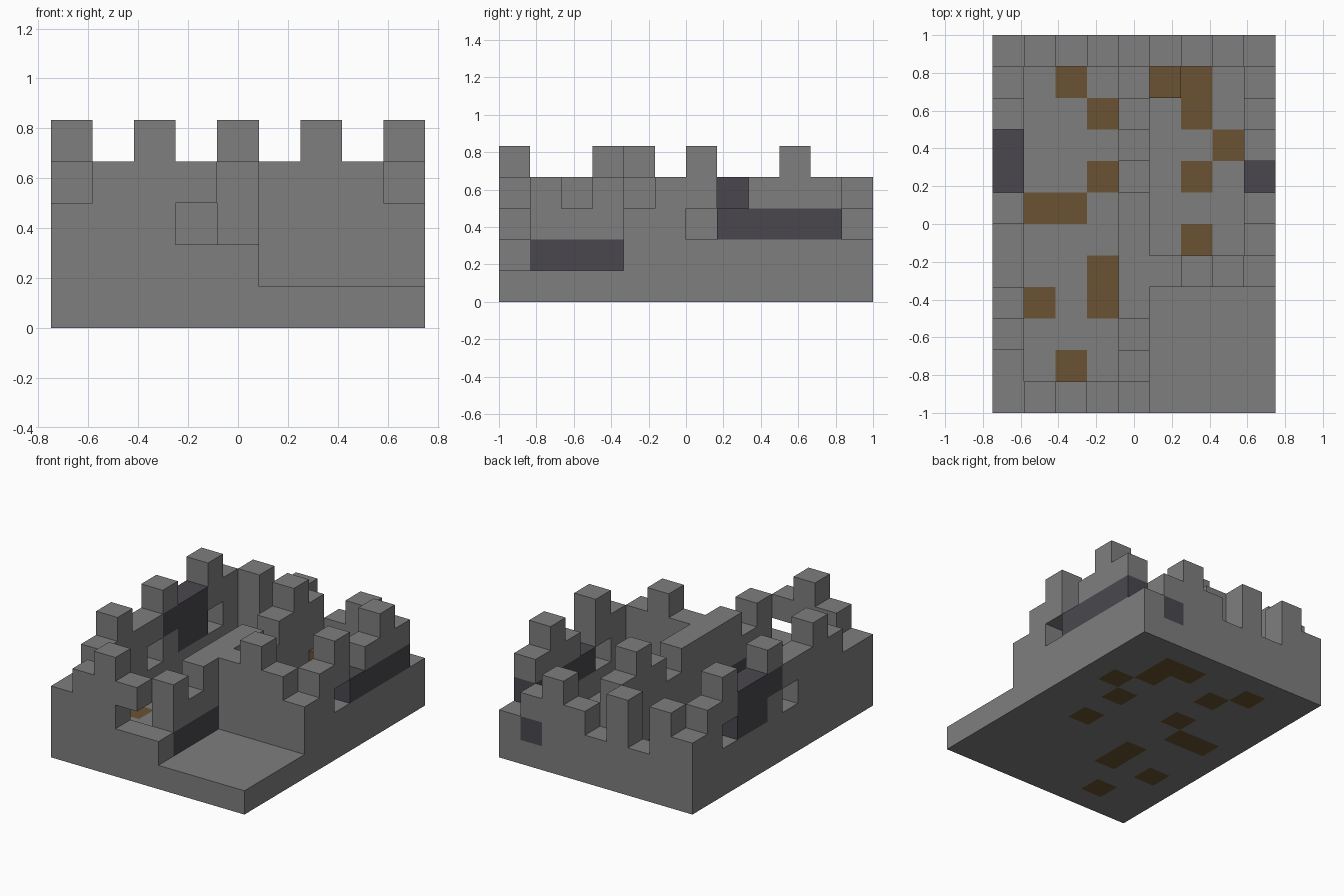
import bpy, bmesh
from mathutils import Vector

cube = bpy.data.objects.get("Cube")
if cube:
    bpy.data.objects.remove(cube)

CELL = 1 / 6
WIDE, DEEP = 9, 12


def make_material(name, color):
    m = bpy.data.materials.new(name)
    m.use_nodes = True
    m.diffuse_color = (*color, 1)
    m.node_tree.nodes["Principled BSDF"].inputs["Base Color"].default_value = (*color, 1)
    return m


STONE, DARK, DIRT = range(3)
MATERIALS = [
    make_material("grey_stone", (0.21, 0.21, 0.21)),
    make_material("dark_stone", (0.068, 0.064, 0.076)),
    make_material("brown_dirt", (0.145, 0.085, 0.033)),
]

parts = {}    # part name -> list of cells
colour = {}   # every filled cell -> material slot


def add_cell(part, cell, slot=STONE):
    if cell not in colour:
        parts.setdefault(part, []).append(cell)
        colour[cell] = slot


def add_wall(part, start, step, heights):
    """Row of columns on the floor slab, one height digit per column."""
    for n, h in enumerate(heights):
        x, y = start[0] + step[0] * n, start[1] + step[1] * n
        for z in range(1, int(h)):
            add_cell(part, (x, y, z))


# Floor slab with dirt patches
dirt = {(2, 1), (1, 3), (3, 3), (3, 4), (6, 5), (1, 6), (2, 6), (3, 7),
        (6, 7), (7, 8), (3, 9), (6, 9), (2, 10), (5, 10), (6, 10)}
for x in range(WIDE):
    for y in range(DEEP):
        add_cell("floor_slab", (x, y, 0), DIRT if (x, y) in dirt else STONE)

# Broken battlement walls
ALONG_X, ALONG_Y = (1, 0), (0, 1)
add_wall("west_wall", (0, 0), ALONG_Y, "334544544543")
add_wall("front_wall", (1, 0), ALONG_X, "4542")
add_wall("dividing_wall", (4, 1), ALONG_Y, "4344443454")
add_wall("inset_front_wall", (5, 4), ALONG_X, "4543")
add_wall("east_wall", (8, 5), ALONG_Y, "4534542")
add_wall("back_wall", (1, 11), ALONG_X, "4242343")

# Loose dirt block in the corner
add_cell("dirt_block", (5, 10, 1), DIRT)

# Window openings
for hole in [(3, 0, 2), (0, 5, 2), (0, 9, 2), (8, 6, 2)]:
    del colour[hole]
    for cells in parts.values():
        if hole in cells:
            cells.remove(hole)

# Dark stone courses
dark_runs = [(4, range(1, 4), 1), (8, range(7, 11), 2),
             (0, range(7, 9), 2), (0, range(6, 9), 3), (7, range(11, 12), 1)]
for x, ys, z in dark_runs:
    for y in ys:
        colour[(x, y, z)] = DARK


def build(part, cells):
    """Join a part's cells, keeping only the exposed faces."""
    bm = bmesh.new()
    for cell in cells:
        centre = Vector(cell) + Vector((0.5, 0.5, 0.5))
        for axis in range(3):
            for sign in (-1, 1):
                n = Vector((0, 0, 0))
                n[axis] = sign
                if tuple(c + int(d) for c, d in zip(cell, n)) in colour:
                    continue
                u = Vector((0, 0, 0))
                u[(axis + 1) % 3] = 1
                v = n.cross(u)
                corners = [n + u + v, n - u + v, n - u - v, n + u - v]
                face = bm.faces.new([
                    bm.verts.new((centre + c / 2 - Vector((WIDE / 2, DEEP / 2, 0))) * CELL)
                    for c in corners])
                face.material_index = colour[cell]
    bmesh.ops.remove_doubles(bm, verts=bm.verts, dist=0.001)
    mesh = bpy.data.meshes.new(part)
    bm.to_mesh(mesh)
    bm.free()
    for m in MATERIALS:
        mesh.materials.append(m)
    bpy.context.collection.objects.link(bpy.data.objects.new(part, mesh))


for part, cells in parts.items():
    build(part, cells)
